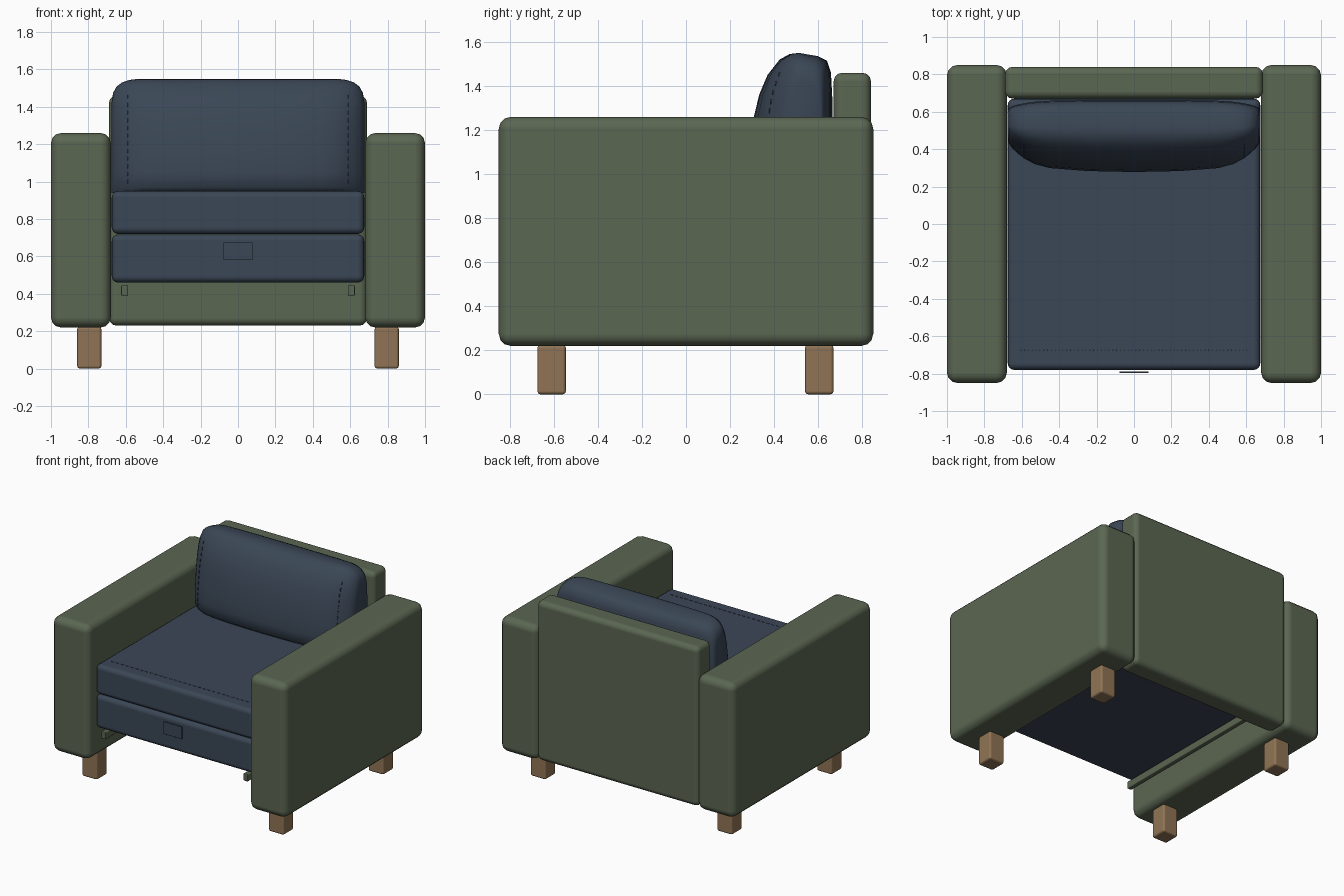
import bpy, bmesh, math
from mathutils import Vector

if "Cube" in bpy.data.objects:
    bpy.data.objects.remove(bpy.data.objects["Cube"])


def material(name, rgb):
    m = bpy.data.materials.new(name)
    m.diffuse_color = (*rgb, 1)
    m.use_nodes = True
    m.node_tree.nodes["Principled BSDF"].inputs["Base Color"].default_value = m.diffuse_color
    return m


GREEN = material("olive green fabric", (0.105, 0.135, 0.085))
BLUE = material("navy blue fabric", (0.043, 0.062, 0.092))
WOOD = material("oak wood", (0.28, 0.175, 0.09))


def add_object(name, bm, mat):
    bmesh.ops.recalc_face_normals(bm, faces=bm.faces)
    me = bpy.data.meshes.new(name)
    bm.to_mesh(me)
    bm.free()
    me.materials.append(mat)
    ob = bpy.data.objects.new(name, me)
    bpy.context.collection.objects.link(ob)
    for p in me.polygons:
        p.use_smooth = True
    return ob


def box_into(bm, lo, hi):
    verts = bmesh.ops.create_cube(bm, size=1)["verts"]
    lo, hi = Vector(lo), Vector(hi)
    for v in verts:
        v.co = (lo + hi) / 2 + v.co * (hi - lo)


def box(name, lo, hi, mat, bevel, segments=3):
    bm = bmesh.new()
    box_into(bm, lo, hi)
    ob = add_object(name, bm, mat)
    b = ob.modifiers.new("Bevel", "BEVEL")
    b.width, b.segments, b.harden_normals = bevel, segments, True
    return ob


def sided(s, x0, x1):
    return min(s * x0, s * x1), max(s * x0, s * x1)


# Arms, rails and legs, on both sides
for s, side in ((-1, "left"), (1, "right")):
    a, b = sided(s, 0.68, 1.0)
    box(side + "_arm", (a, -0.85, 0.22), (b, 0.85, 1.26), GREEN, 0.055)
    a, b = sided(s, 0.587, 0.625)
    box(side + "_rail", (a, -0.775, 0.39), (b, 0.68, 0.445), GREEN, 0.006, 2)
    a, b = sided(s, 0.73, 0.86)
    for y, end in ((-0.61, "front"), (0.605, "back")):
        box(f"{side}_{end}_leg", (a, y - 0.065, 0), (b, y + 0.065, 0.225), WOOD, 0.015, 2)

# Back panel and the two stacked seat cushions
box("back_panel", (-0.69, 0.67, 0.23), (0.69, 0.84, 1.46), GREEN, 0.04)
box("lower_seat_cushion", (-0.675, -0.78, 0.46), (0.675, 0.67, 0.718), BLUE, 0.035, 4)
box("upper_seat_cushion", (-0.675, -0.78, 0.72), (0.675, 0.67, 0.95), BLUE, 0.035, 4)

# Pull tab on the lower cushion
box("pull_tab", (-0.078, -0.796, 0.58), (0.078, -0.788, 0.675), BLUE, 0.001, 1)

# Back cushion: a side profile (y, z) lofted across x, shrinking at the ends
PROFILE = [(0.32, 0.94), (0.285, 0.97), (0.278, 1.05), (0.288, 1.15), (0.308, 1.26),
           (0.332, 1.36), (0.37, 1.45), (0.425, 1.52), (0.47, 1.545), (0.51, 1.55),
           (0.60, 1.535), (0.64, 1.515), (0.658, 1.46), (0.664, 1.35), (0.664, 1.0),
           (0.64, 0.94)]
# x, front depth scale, height scale
STATIONS = [(0.0, 1.0, 1.0), (0.25, 0.98, 1.0), (0.45, 0.92, 1.0), (0.53, 0.84, 1.0),
            (0.58, 0.74, 0.99), (0.62, 0.63, 0.968), (0.65, 0.52, 0.93),
            (0.668, 0.42, 0.875), (0.675, 0.33, 0.80)]
MID_Y, BASE_Z = 0.54, 0.94


def section(x, depth, height):
    pts = []
    for y, z in PROFILE:
        k = depth if y < MID_Y else math.sqrt(depth)
        pts.append(Vector((x, MID_Y + (y - MID_Y) * k, BASE_Z + (z - BASE_Z) * height)))
    return pts


bm = bmesh.new()
stations = [(-x, d, h) for x, d, h in reversed(STATIONS[1:])] + STATIONS
rings = [[bm.verts.new(p) for p in section(*st)] for st in stations]
n = len(PROFILE)
for r, q in zip(rings, rings[1:]):
    for i in range(n):
        j = (i + 1) % n
        bm.faces.new((r[i], r[j], q[j], q[i]))
bm.faces.new(rings[0])
bm.faces.new(rings[-1])
cushion = add_object("back_cushion", bm, BLUE)
bpy.context.view_layer.objects.active = cushion
cushion.select_set(True)
bpy.ops.object.shade_smooth_by_angle(angle=math.radians(50))

# Stitch dashes along the seat front
bm = bmesh.new()
for i in range(30):
    x = -0.595 + i * 0.041
    box_into(bm, (x - 0.011, -0.677, 0.948), (x + 0.011, -0.673, 0.952))
add_object("seat_stitching", bm, BLUE)

# Stitch dashes down both sides of the back cushion
bm = bmesh.new()
front = section(0.59, 0.715, 0.985)[1:8]
for i in range(12):
    z = 1.0 + i * 0.041
    for p, q in zip(front, front[1:]):
        if p.z <= z < q.z:
            y = p.y + (q.y - p.y) * (z - p.z) / (q.z - p.z)
            for s in (-1, 1):
                box_into(bm, (s * 0.59 - 0.002, y - 0.004, z - 0.011),
                         (s * 0.59 + 0.002, y + 0.004, z + 0.011))
add_object("back_cushion_stitching", bm, BLUE)
